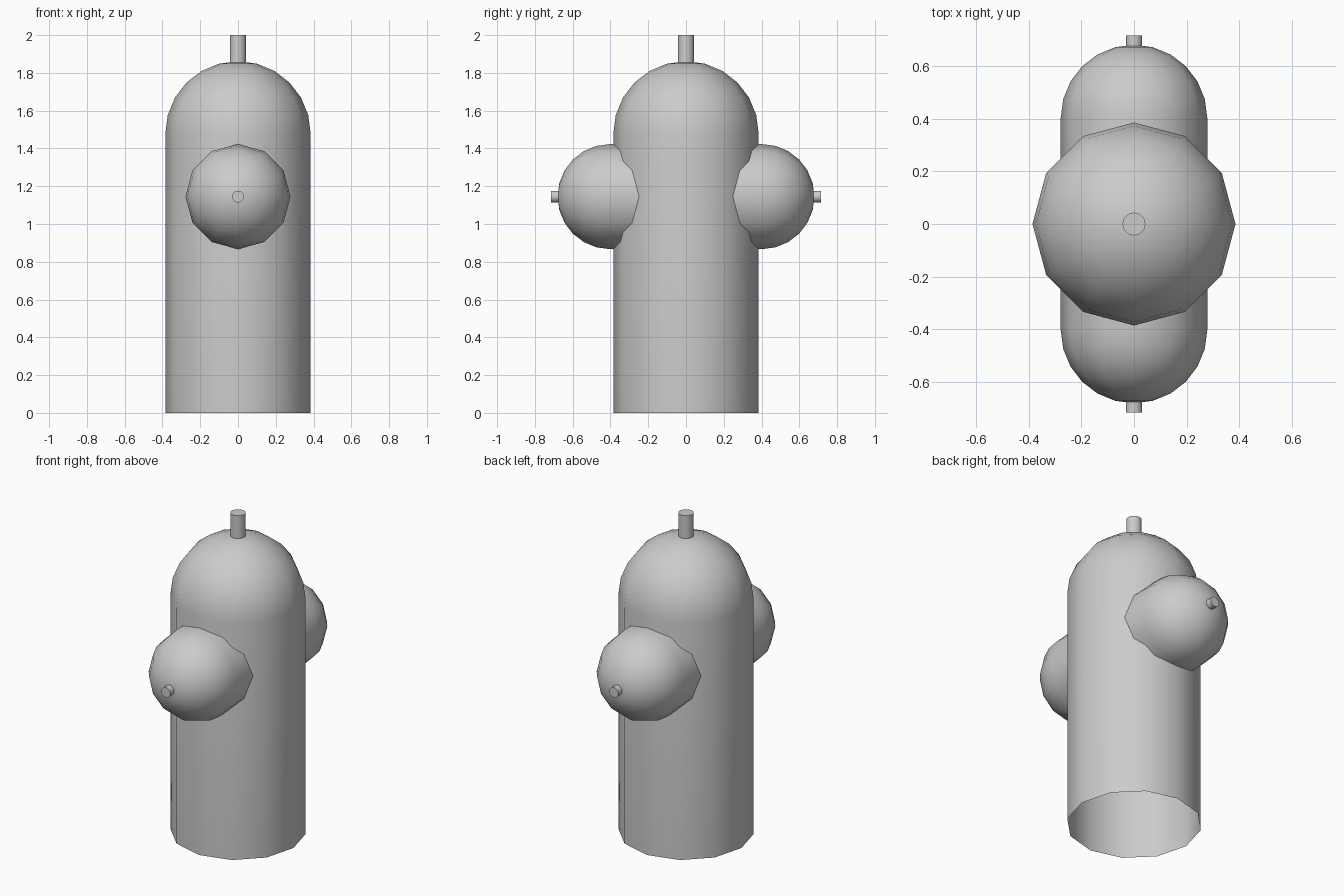
import bpy, bmesh
from math import sin, cos, pi, radians
from mathutils import Matrix

if "Cube" in bpy.data.objects:
    bpy.data.objects.remove(bpy.data.objects["Cube"])


def make_object(name, bm, matrix):
    bm.transform(matrix)
    bmesh.ops.recalc_face_normals(bm, faces=bm.faces)
    mesh = bpy.data.meshes.new(name)
    bm.to_mesh(mesh)
    bm.free()
    obj = bpy.data.objects.new(name, mesh)
    bpy.context.collection.objects.link(obj)
    bpy.ops.object.select_all(action='DESELECT')
    obj.select_set(True)
    bpy.context.view_layer.objects.active = obj
    bpy.ops.object.shade_smooth_by_angle(angle=radians(40))
    return obj


def domed_tube(name, radius, start, shoulder, matrix, sides=12, steps=6):
    """Open-bottomed tube along z closed by a hemisphere."""
    bm = bmesh.new()
    profile = [(radius, start)]
    for i in range(steps):
        a = i * pi / 2 / steps
        profile.append((radius * cos(a), shoulder + radius * sin(a)))
    rings = [[bm.verts.new((r * cos(2 * pi * k / sides), r * sin(2 * pi * k / sides), z))
              for k in range(sides)] for r, z in profile]
    for low, high in zip(rings, rings[1:]):
        for k in range(sides):
            n = (k + 1) % sides
            bm.faces.new((low[k], low[n], high[n], high[k]))
    tip = bm.verts.new((0, 0, shoulder + radius))
    for k in range(sides):
        bm.faces.new((rings[-1][k], rings[-1][(k + 1) % sides], tip))
    return make_object(name, bm, matrix)


def nut(name, radius, start, end, matrix):
    """Small round stem along z."""
    bm = bmesh.new()
    bmesh.ops.create_cone(bm, cap_ends=True, segments=32, radius1=radius, radius2=radius,
                          depth=end - start,
                          matrix=Matrix.Translation((0, 0, (start + end) / 2)))
    return make_object(name, bm, matrix)


# Main barrel and top stem
upright = Matrix.Identity(4)
domed_tube("barrel", 0.385, 0, 1.477, upright)
nut("top_stem", 0.043, 1.845, 2.0, upright)

# Domed side outlets with stems, front and back
for side, angle in (("front", 90), ("back", -90)):
    m = Matrix.Translation((0, 0, 1.145)) @ Matrix.Rotation(radians(angle), 4, 'X')
    domed_tube(side + "_outlet", 0.278, 0.2, 0.402, m)
    nut(side + "_outlet_stem", 0.031, 0.67, 0.715, m)
